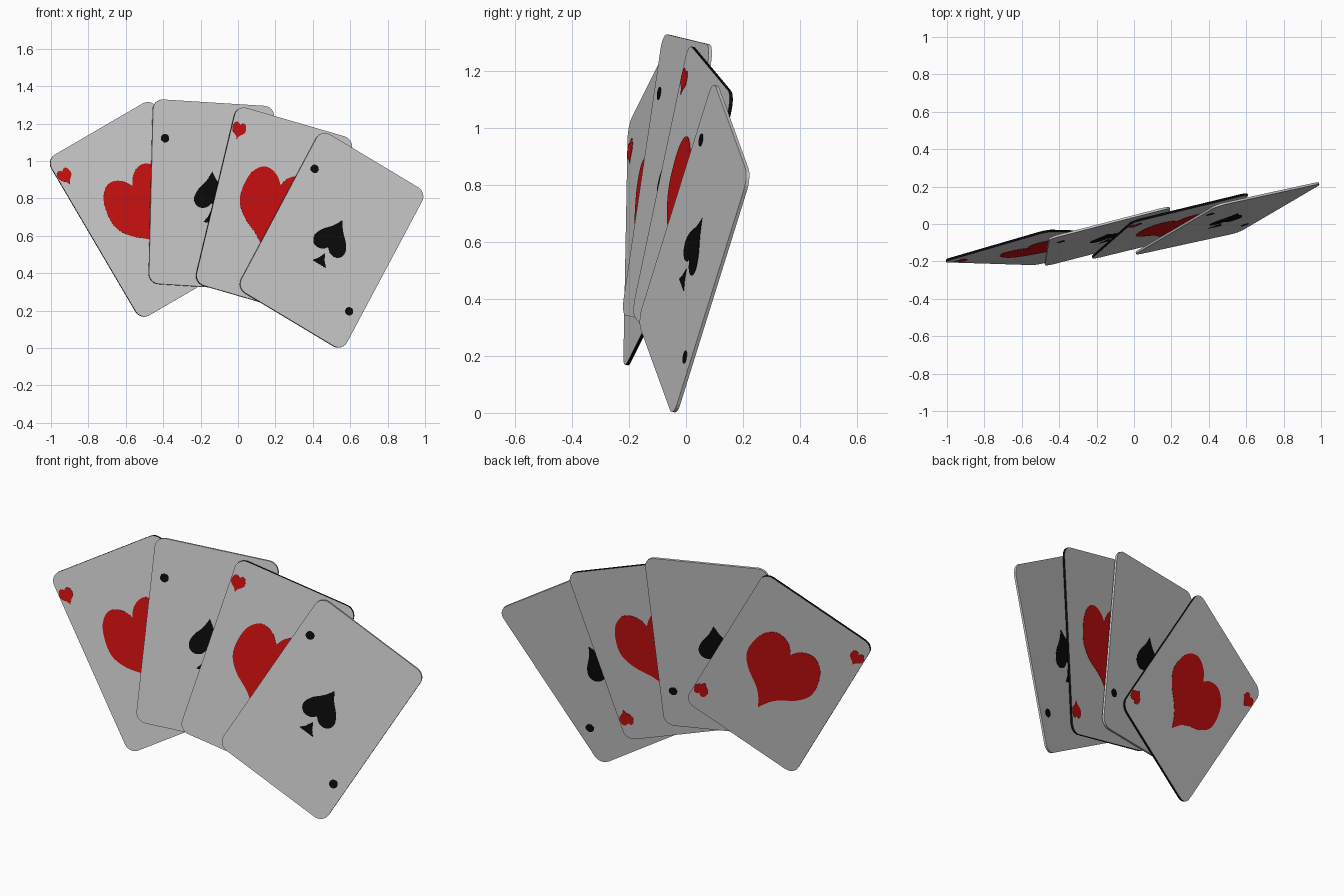
import bpy, bmesh, math
from mathutils import Vector, Matrix

if "Cube" in bpy.data.objects:
    bpy.data.objects.remove(bpy.data.objects["Cube"])

W, L, R, T = 0.67, 0.997, 0.055, 0.012   # card width, length, corner radius, thickness
PLATE = 0.0015                           # thickness of the printed pips


def material(name, rgb):
    m = bpy.data.materials.new(name)
    m.diffuse_color = (*rgb, 1)
    m.use_nodes = True
    m.node_tree.nodes["Principled BSDF"].inputs["Base Color"].default_value = m.diffuse_color
    return m


GREY = material("card grey", (0.6, 0.6, 0.6))
RED = material("pip red", (0.6, 0.005, 0.005))
BLACK = material("pip black", (0.003, 0.003, 0.003))


def add_prism(bm, outline, z0, z1):
    """Closed plate with the given outline between two heights."""
    face = bm.faces.new([bm.verts.new((x, y, z0)) for x, y in outline])
    ext = bmesh.ops.extrude_face_region(bm, geom=[face])
    for v in ext["geom"]:
        if isinstance(v, bmesh.types.BMVert):
            v.co.z = z1


def make_object(name, bm, mats, matrix):
    bmesh.ops.recalc_face_normals(bm, faces=bm.faces)
    me = bpy.data.meshes.new(name)
    bm.to_mesh(me)
    bm.free()
    for m in mats:
        me.materials.append(m)
    ob = bpy.data.objects.new(name, me)
    bpy.context.collection.objects.link(ob)
    ob.matrix_world = matrix
    return ob


def smooth_half(pts, steps=4):
    """Catmull-Rom through a half outline, so the curve is round but its ends stay sharp."""
    p = [Vector(q) for q in pts]
    p = [p[0]] + p + [p[-1]]
    out = []
    for a, b, c, d in zip(p, p[1:], p[2:], p[3:]):
        for i in range(steps):
            t = i / steps
            out.append(0.5 * (2 * b + (c - a) * t + (2 * a - 5 * b + 4 * c - d) * t * t
                              + (3 * b - a - 3 * c + d) * t ** 3))
    return out + [p[-1]]


def mirrored(half):
    """Full outline from a right half that starts and ends on x = 0."""
    h = smooth_half(half)
    return [(v.x, v.y) for v in h] + [(-v.x, v.y) for v in h[-2:0:-1]]


def placed(outline, x, y, s, turn=1):
    return [(x + turn * s * px, y + turn * s * py) for px, py in outline]


# Outlines
corners = [(1, 1, 0), (-1, 1, 90), (-1, -1, 180), (1, -1, 270)]
card_outline = [(sx * (W / 2 - R) + R * math.cos(math.radians(a0 + i * 15)),
                 sy * (L / 2 - R) + R * math.sin(math.radians(a0 + i * 15)))
                for sx, sy, a0 in corners for i in range(7)]
heart = mirrored([(0, -.26), (.035, -.19), (.075, -.143), (.145, -.085), (.192, -.015),
                  (.2, .06), (.178, .155), (.13, .21), (.08, .218), (.03, .19), (0, .145)])
spade_head = mirrored([(0, .125), (.03, .075), (.075, .025), (.096, -.02), (.088, -.055),
                       (.06, -.073), (.025, -.068), (0, -.045)])
spade_stem = [(0, -.082), (.018, -.12), (.043, -.15), (-.043, -.15), (-.018, -.12)]
dot = [(.023 * math.cos(i * math.pi / 8), .023 * math.sin(i * math.pi / 8)) for i in range(16)]

heart_pips = [heart, placed(heart, -.293, .37, .19), placed(heart, .293, -.37, .19, -1)]
spade_pips = [spade_head, spade_stem, placed(dot, -.265, .29, 1), placed(dot, .265, -.29, 1)]

# Each card: centre, direction across, direction up, whether it is a heart
cards = [
    ("first", (-.492, -.125, .741), (.55, .16, .32), (-.47, .02, .835), True),
    ("second", (-.1425, -.065, .818), (.64, .165, -.04), (.025, .145, .98), False),
    ("third", (.1925, -.01, .732), (.62, .15, -.18), (.24, .2, .93), True),
    ("fourth", (.5, .03, .576), (.55, .12, -.33), (.45, .26, .82), False),
]

for name, centre, u, v, is_heart in cards:
    x = Vector(u).normalized()
    z = x.cross(Vector(v)).normalized()
    y = z.cross(x)
    mat = Matrix((x, y, z)).transposed().to_4x4()
    mat.translation = Vector(centre)

    # Card body, dark rim on the heart cards
    bm = bmesh.new()
    add_prism(bm, card_outline, -T / 2, T / 2)
    bm.normal_update()
    for f in bm.faces:
        f.material_index = 1 if is_heart and abs(f.normal.z) < 0.5 else 0
    make_object(name + "_card", bm, [GREY, BLACK], mat)

    # Pips on both sides
    bm = bmesh.new()
    for outline in heart_pips if is_heart else spade_pips:
        add_prism(bm, outline, T / 2, T / 2 + PLATE)
        add_prism(bm, outline, -T / 2 - PLATE, -T / 2)
    make_object(name + "_card_pips", bm, [RED if is_heart else BLACK], mat)
